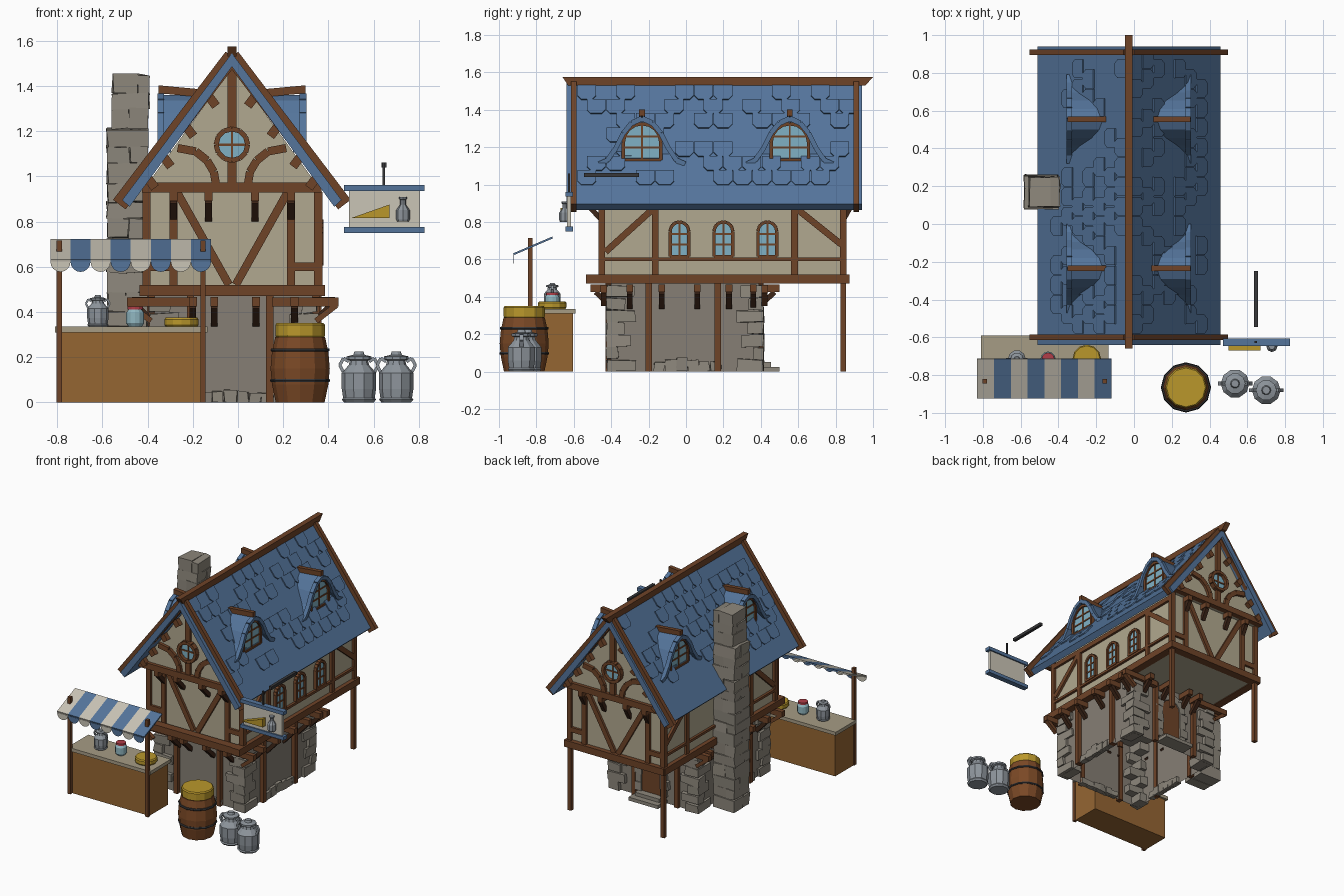
import bpy, bmesh, math, random
from mathutils import Vector as V

if "Cube" in bpy.data.objects:
    bpy.data.objects.remove(bpy.data.objects["Cube"])
random.seed(4)
MATS = {}
COL = dict(wood='6E452C', tip='402A1E', roof='55749A', plaster='B0A78E', stone='8C867B', wall='857E74',
           cheese='B8962F', metal='8D949B', iron='3A3A3C', cream='C9C3B5', counter='946636',
           glass='7FB0C4', red='B0404A', barrel='7A4A2A', jar='8FB5BF', top='A59B84')

def mat(k):
    if k not in MATS:
        m = bpy.data.materials.new(k)
        m.diffuse_color = [(int(COL[k][i:i + 2], 16) / 255) ** 2.2 for i in (0, 2, 4)] + [1]
        m.use_nodes = True
        m.node_tree.nodes["Principled BSDF"].inputs["Base Color"].default_value = m.diffuse_color
        MATS[k] = m
    return MATS[k]

def done(name, bm, k):
    bmesh.ops.recalc_face_normals(bm, faces=bm.faces)
    me = bpy.data.meshes.new(name)
    bm.to_mesh(me); bm.free()
    me.materials.append(mat(k))
    o = bpy.data.objects.new(name, me)
    bpy.context.collection.objects.link(o)

new = bmesh.new

def prism(bm, pts, vec):
    a = [bm.verts.new(V(p)) for p in pts]
    b = [bm.verts.new(V(p) + V(vec)) for p in pts]
    n = len(a)
    bm.faces.new(a); bm.faces.new(b[::-1])
    for i in range(n):
        bm.faces.new((a[i], b[i], b[(i + 1) % n], a[(i + 1) % n]))
    return a + b

def box(bm, x0, x1, y0, y1, z0, z1, jit=0):
    vs = prism(bm, [(x0, y0, z0), (x1, y0, z0), (x1, y1, z0), (x0, y1, z0)], (0, 0, z1 - z0))
    for v in vs:
        v.co += V([random.uniform(-jit, jit) for _ in range(3)])
        v.co.z = max(v.co.z, 0)

def beam(bm, a, b, w, t, n):
    a, b, n = V(a), V(b), V(n).normalized()
    s = n.cross((b - a).normalized()).normalized() * w / 2
    h = n * t / 2
    prism(bm, [a - s - h, a + s - h, a + s + h, a - s + h], b - a)

def chain(bm, pts, w, t, n):
    for a, b in zip(pts, pts[1:]):
        beam(bm, a, b, w, t, n)

def lathe(name, k, prof, loc, sides=12, sc=1):
    bm = new()
    rings = [[bm.verts.new(V(loc) + V((r * math.cos(i * math.tau / sides), r * math.sin(i * math.tau / sides), z)) * sc)
              for i in range(sides)] for r, z in prof]
    for p, q in zip(rings, rings[1:]):
        for i in range(sides):
            j = (i + 1) % sides
            bm.faces.new((p[i], p[j], q[j], q[i]))
    bm.faces.new(rings[0]); bm.faces.new(rings[-1])
    done(name, bm, k)

CX, Y, X = -.027, (0, 1, 0), (1, 0, 0)
roofz = lambda dx: 1.545 - 1.34 * dx

# ground floor: hollow wall shell, open at the bottom
bm = new()
a = [bm.verts.new((x, y, 0)) for x, y in ((-.37, -.4), (.33, -.4), (.33, .39), (-.37, .39))]
b = [bm.verts.new((v.co.x, v.co.y, .47)) for v in a]
for i in range(4):
    bm.faces.new((a[i], a[(i + 1) % 4], b[(i + 1) % 4], b[i]))
bm.faces.new(b)
done('ground_floor_wall', bm, 'wall')

# stone corners and base course
bm = new()
for cx, sx in ((-.39, 1), (.35, -1)):
    for cy, sy in ((-.425, 1), (.415, -1)):
        for k in range(7):
            lx, ly = (.13, .07) if k % 2 else (.08, .13)
            lx += random.uniform(-.015, .03); ly += random.uniform(-.015, .03)
            xs, ys = sorted((cx, cx + sx * lx)), sorted((cy, cy + sy * ly))
            box(bm, *xs, *ys, k * .066, k * .066 + .063, .006)
for k in range(6):
    h = random.uniform(.04, .075)
    box(bm, .31, .35, -.17 + k * .06, -.114 + k * .06, 0, h, .005)
    box(bm, -.39, -.35, -.25 + k * .05, -.2 + k * .05, 0, h, .005)
    box(bm, -.17 + k * .055, -.118 + k * .055, -.42, -.38, 0, h * .8, .005)
# rear door surround
for s in (-1, 1):
    for k in range(4):
        box(bm, *sorted((s * .075, s * (.125 + .02 * (k % 2)))), .37, .415, .05 + k * .062, .11 + k * .062, .004)
for k in range(7):
    t = math.pi * (k + .5) / 7
    beam(bm, (.075 * math.cos(t), .392, .3 + .075 * math.sin(t)), (.125 * math.cos(t), .392, .3 + .125 * math.sin(t)), .045, .04, Y)
done('foundation_stones', bm, 'stone')
bm = new()
box(bm, -.12, .12, .39, .5, 0, .025); box(bm, -.1, .1, .39, .455, .025, .05)
done('rear_steps', bm, 'stone')
bm = new()
prism(bm, [(-.075, .385, .05), (.075, .385, .05)] + [(.075 * math.cos(t * .4488), .385, .3 + .075 * math.sin(t * .4488)) for t in range(8)], (0, .02, 0))
done('rear_door', bm, 'wood')

# chimney: staggered stone courses with a hollow top
bm = new()
z = 0
for k in range(18):
    h = (.09, .07, .082)[k % 3]
    c, r = (-.49, .088) if z < 1.2 else (-.475, .08)
    z1 = min(z + h, 1.45)
    m = random.uniform(-.03, .03)
    if z > 1.38:
        for q in ((c - r, c + r, .09, .13), (c - r, c + r, .21, .25), (c - r, c - r + .045, .13, .21), (c + r - .045, c + r, .13, .21)):
            box(bm, *q, z, z1, .004)
    elif k % 2:
        box(bm, c - r, c + m, .17 - r, .17 + r, z, z1, .006); box(bm, c + m, c + r, .17 - r, .17 + r, z, z1, .006)
    else:
        box(bm, c - r, c + r, .17 - r, .17 + m, z, z1, .006); box(bm, c - r, c + r, .17 + m, .17 + r, z, z1, .006)
    z = z1
    if z >= 1.45:
        break
done('chimney', bm, 'stone')

# upper floor and overhanging gable
bm = new()
box(bm, -.405, .355, -.45, .84, .475, .94)
prism(bm, [(CX - .4, -.53, .93), (CX + .4, -.53, .93), (CX, -.53, 1.48)], (0, 1.41, 0))
done('upper_wall', bm, 'plaster')

# timber frame
bm = new()
tips = new()
def bracket(p, n, r, h=.1):  # joist end with a slanted brace
    p, n = V(p), V(n)
    side = V((-n.y, n.x, 0))
    beam(bm, p - n * .02, p + n * r, .035, .04, side.cross(n))
    beam(tips, p + V((0, 0, -h)), p + n * r * .75 + V((0, 0, -.02)), .028, .03, side)
for y in (-.45, .84):
    for seg in ((-.405, .5, -.405, .93), (.355, .5, .355, .93), (-.285, .5, -.285, .93), (.235, .5, .235, .93),
                (-.27, .93, -.04, .52), (.22, .93, -.01, .52), (.235, .6, .355, .6), (-.285, .6, -.405, .6)):
        beam(bm, (seg[0], y, seg[1]), (seg[2], y, seg[3]), .036, .035, Y)
for y, o, n in ((-.535, -.45, -1), (.885, .84, 1)):
    beam(bm, (-.425, y, .95), (.37, y, .95), .045, .04, Y)
    beam(bm, (CX, y, .95), (CX, y, 1.07), .04, .03, Y)
    beam(bm, (CX, y, 1.21), (CX, y, 1.5), .04, .03, Y)
    for s in (-1, 1):
        chain(bm, [(CX + s * d, y, q) for d, q in ((.07, .96), (.08, 1.02), (.11, 1.07), (.16, 1.11), (.24, 1.125))], .036, .03, Y)
        for d in (.1, .2, .3, .37):
            beam(bm, (CX + s * (d - .03), y, roofz(d) - .1), (CX + s * d, y, roofz(d) - .06), .04, .06, Y)
    ring = [(CX + .07 * math.cos(t * math.pi / 6), y + n * .01, 1.14 + .07 * math.sin(t * math.pi / 6)) for t in range(13)]
    chain(bm, ring, .022, .04, Y)
    beam(bm, (CX, y, 1.07), (CX, y, 1.21), .01, .02, Y); beam(bm, (CX - .07, y, 1.14), (CX + .07, y, 1.14), .01, .02, Y)
    for x in (-.285, -.13, .075, .235):
        bracket((x, o, .91), (0, n, 0), .1 if n < 0 else .06)
for x, s in ((-.405, -1), (.355, 1)):
    for seg in ((-.165, .5, -.165, .9), (.58, .5, .58, .9), (-.165, .88, -.43, .64), (.58, .88, .83, .68),
                (-.45, .6, .84, .6), (-.45, .89, .84, .89)):
        w = .018 if seg[1] == .6 else .035
        beam(bm, (x, seg[0], seg[1]), (x, seg[2], seg[3]), w, .035, X)
    beam(bm, (x, -.535, .495), (x, .865, .495), .05, .06, X)
    box(bm, x - .015, x + .015, .825, .855, 0, .48)
    for y in (-.2, .17):
        box(bm, s * .35 - .035 if s > 0 else -.395, s * .35 + .01 if s > 0 else -.36, y - .017, y + .017, 0, .48)
    for y in (-.3, -.13, .06, .23, .36):
        bracket((-.37 if s < 0 else .33, y, .445), (s, 0, 0), .1)
for y in (-.5, .845):
    beam(bm, (-.43, y, .495), (.385, y, .495), .05, .06, Y)
for y in (-.44, .42):
    beam(bm, (-.49, y, .443), (-.2, y, .443), .04, .035, Y); beam(bm, (.15, y, .443), (.445, y, .443), .04, .035, Y)
    beam(bm, (.435, y, .43), (.345, y, .36), .025, .03, Y); beam(bm, (-.475, y, .43), (-.385, y, .36), .025, .03, Y)
for x in (-.2, -.105, .08, .25):
    bracket((x, -.4, .445), (0, -1, 0), .11); bracket((x, .39, .445), Y, .11)
for x in (-.21, .14):
    box(bm, x - .016, x + .016, -.43, -.39, 0, .48); box(bm, x - .016, x + .016, .38, .415, 0, .48)
done('timber_frame', bm, 'wood'); done('bracket_braces', tips, 'tip')

# roof slabs with scattered rounded shingles
bm = new()
for s in (-1, 1):
    prism(bm, [(CX, -.64, 1.545), (CX + s * .485, -.64, roofz(.485)), (CX + s * .453, -.64, roofz(.485) - .03), (CX, -.64, 1.485)], (0, 1.58, 0))
    d, n = V((s * .598, 0, -.801)), V((s * .801, 0, .598))
    for r in range(8):
        for c in range(14):
            if random.random() < .5 and r < 7:
                o = V((CX, -.53 + c * .104 + (r % 2) * .05, 1.545)) + d * (.02 + r * .095)
                prism(bm, [o + d * v + V((0, u, 0)) for u, v in ((-.05, 0), (.05, 0), (.05, .07), (.03, .095), (-.03, .095), (-.05, .07))], n * .008)
done('roof', bm, 'roof')
bm = new()
for s in (-1, 1):
    for y in (-.6, .91):
        beam(bm, (CX, y, 1.53), (CX + s * .498, y, .875), .07, .03, Y)
prism(bm, [(CX - .02, -.66, 1.575), (CX - .02, 1, 1.575), (CX - .02, .96, 1.53), (CX - .02, -.63, 1.53)], (.04, 0, 0))
done('bargeboards_and_ridge', bm, 'wood')

# windows and eyebrow dormers
fr, gl, dr, rb = new(), new(), new(), new()
def window(o, n, w, h):
    o, n = V(o), V(n)
    pts = [o + V((0, -w / 2, 0))] + [o + V((0, -w / 2 * math.cos(t * math.pi / 8), h - w / 2 + w / 2 * math.sin(t * math.pi / 8))) for t in range(9)] + [o + V((0, w / 2, 0))]
    prism(gl, pts, n * .01)
    chain(fr, pts + [pts[0]], .018, .045, n)
    beam(fr, o, o + V((0, 0, h)), .01, .03, n)
    for q in (.35, .65):
        beam(fr, o + V((0, -w / 2, h * q)), o + V((0, w / 2, h * q)), .01, .03, n)
for y in (-.035, .2, .435):
    window((.355, y, .615), X, .1, .185)
half = [(.23, 1.115), (.185, 1.135), (.14, 1.2), (.1, 1.28), (.055, 1.335), (0, 1.36)]
bell = [(-t, z) for t, z in half] + half[-2::-1]
for s in (-1, 1):
    for yc in (-.235, .555):
        P = lambda d, t, z: (CX + s * d, yc + t, z)
        back = lambda z: (1.545 - z) / 1.34 - .01
        for (t, z), (u, w) in zip(bell, bell[1:]):
            prism(dr, [P(.325, t, z), P(.325, u, w), P(back(w), u, w), P(back(z), t, z)], (0, 0, -.022))
        chain(dr, [P(.315, t, z - .005) for t, z in bell], .026, .03, X)
        prism(dr, [P(.27, t, z - .01) for t, z in bell], (s * .015, 0, 0))
        beam(rb, P(.11, 0, 1.365), P(.325, 0, 1.385), .03, .035, (0, 0, 1))
        window(P(.29, 0, 1.13), (s, 0, 0), .2, .195)
for y in (-.54, .88):
    prism(gl, [(CX + .065 * math.cos(t * math.pi / 6), y, 1.14 + .065 * math.sin(t * math.pi / 6)) for t in range(12)], (0, .01, 0))
done('window_frames', fr, 'wood'); done('window_glass', gl, 'glass')
done('dormer_roofs', dr, 'roof'); done('dormer_ridges', rb, 'wood')

# market stall with striped awning
bm = new(); box(bm, -.795, -.15, -.82, -.605, 0, .315); done('stall_counter', bm, 'counter')
bm = new(); box(bm, -.81, -.135, -.83, -.59, .31, .335); done('stall_top', bm, 'top')
bm = new()
for x in (-.79, -.155):
    box(bm, x - .012, x + .012, -.845, -.82, 0, .715)
done('stall_posts', bm, 'wood')
for k, m in enumerate(('cream', 'roof')):
    bm = new()
    for i in range(k, 8, 2):
        x0, w = -.83 + i * .0888, .0888
        prism(bm, [(x0, -.925, .632), (x0 + w, -.925, .632), (x0 + w, -.715, .722), (x0, -.715, .722)], (0, .003, -.01))
        prism(bm, [(x0 + w / 2 - w / 2 * math.cos(t * math.pi / 8), -.925, .622 - .045 * math.sin(t * math.pi / 8)) for t in range(9)], (0, .003, 0))
    done('awning_stripes_' + m, bm, m)

# milk cans, jar, cheeses, barrel
def can(name, x, y, z, sc):
    lathe(name, 'metal', [(.066, 0), (.076, .012), (.07, .02), (.076, .06), (.076, .13), (.045, .165), (.04, .185),
                          (.055, .19), (.055, .203), (.025, .21), (.02, .225)], (x, y, z), 10, sc)
    h = new()
    for s in (-1, 1):
        chain(h, [V((x, y, z)) + V((s * a, 0, b)) * sc for a, b in ((.07, .135), (.085, .165), (.068, .195), (.045, .18))], .014 * sc, .02 * sc, Y)
    done(name + '_handles', h, 'metal')
can('milk_can_left', .535, -.845, 0, 1)
can('milk_can_right', .7, -.88, 0, 1)
can('milk_can_small', -.62, -.715, .335, .62)
lathe('jar', 'jar', [(.03, 0), (.04, .015), (.04, .06), (.03, .075)], (-.455, -.715, .335))
lathe('jar_lid', 'red', [(.034, 0), (.034, .014)], (-.455, -.715, .41))
lathe('stall_cheese', 'cheese', [(.07, 0), (.076, .008), (.076, .032), (.07, .04)], (-.25, -.715, .335))
lathe('barrel', 'barrel', [(.108, 0), (.125, .08), (.131, .15), (.125, .22), (.11, .29)], (.275, -.865, 0))
for i, (z, r) in enumerate(((.09, .13), (.225, .128))):
    lathe('barrel_hoop_%d' % i, 'iron', [(r, z), (r + .003, z + .006), (r, z + .014)], (.275, -.865, 0))
lathe('barrel_cheese', 'cheese', [(.103, 0), (.11, .01), (.11, .058), (.103, .066)], (.275, -.865, .285))

# hanging sign
bm = new(); box(bm, .49, .805, -.635, -.615, .77, .94); done('sign_panel', bm, 'cream')
bm = new()
for z in (.75, .935):
    box(bm, .47, .825, -.645, -.605, z, z + .026)
done('sign_rails', bm, 'roof')
bm = new()
box(bm, .639, .651, -.631, -.619, .955, 1.06); box(bm, .634, .656, -.545, -.25, 1.04, 1.062)
done('sign_rod', bm, 'iron')
bm = new(); prism(bm, [(.5, -.67, .815), (.67, -.67, .815), (.67, -.67, .875)], (0, .035, 0)); done('sign_cheese', bm, 'cheese')
lathe('sign_bottle', 'metal', [(.026, 0), (.03, .01), (.03, .05), (.013, .075), (.013, .095), (.018, .1), (.018, .108)], (.73, -.648, .8), 8)
